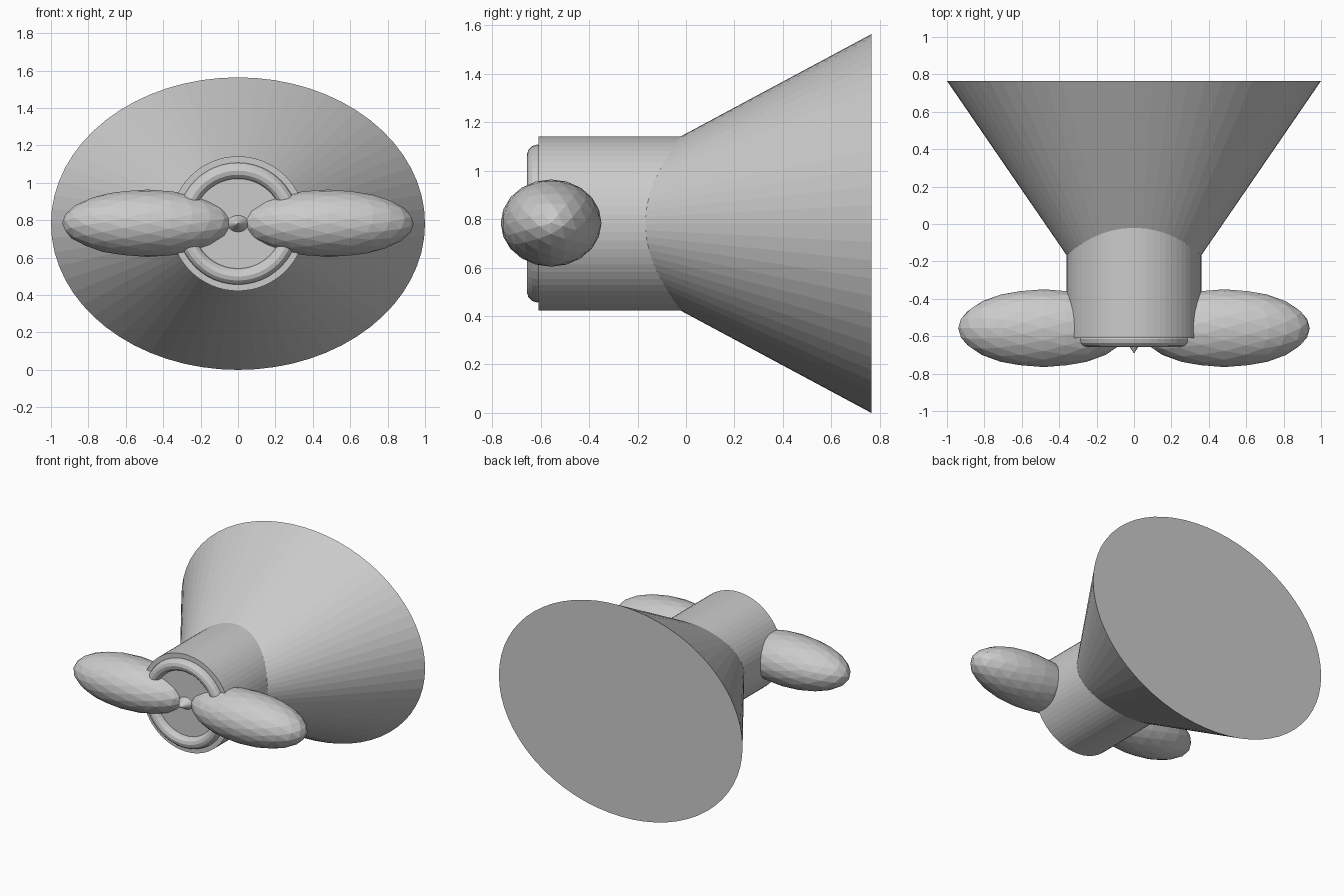
import bpy
from math import pi

if "Cube" in bpy.data.objects:
    bpy.data.objects.remove(bpy.data.objects["Cube"])

ZC = 0.782           # height of the shared axis
FACE = (pi / 2, 0, 0)  # turns local +z to the front (-y)


def finish(name):
    ob = bpy.context.object
    ob.name = name
    return ob


# Large elliptical cone, its apex pokes through the front as a small tip
base_y, apex_y = 0.765, -0.692
bpy.ops.mesh.primitive_cone_add(vertices=64, radius1=1.0, radius2=0, depth=base_y - apex_y,
                                location=(0, (base_y + apex_y) / 2, ZC), rotation=FACE)
finish("flared_cone").scale = (1, ZC, 1)

# Round barrel
front_y, rear_y = -0.61, 0.05
bpy.ops.mesh.primitive_cylinder_add(vertices=64, radius=0.36, depth=rear_y - front_y,
                                    location=(0, (front_y + rear_y) / 2, ZC), rotation=FACE)
finish("barrel")

# Ring on the front face
bpy.ops.mesh.primitive_torus_add(major_radius=0.283, minor_radius=0.043, major_segments=48,
                                 minor_segments=12, location=(0, -0.614, ZC), rotation=FACE)
finish("front_ring")

# Pair of faceted ellipsoid blades
for side, name in ((1, "right_blade"), (-1, "left_blade")):
    bpy.ops.mesh.primitive_ico_sphere_add(subdivisions=3, radius=1,
                                          location=(side * 0.483, -0.557, ZC + 0.002),
                                          rotation=(0, side * pi / 2, 0))
    finish(name).scale = (0.18, 0.208, 0.457)
